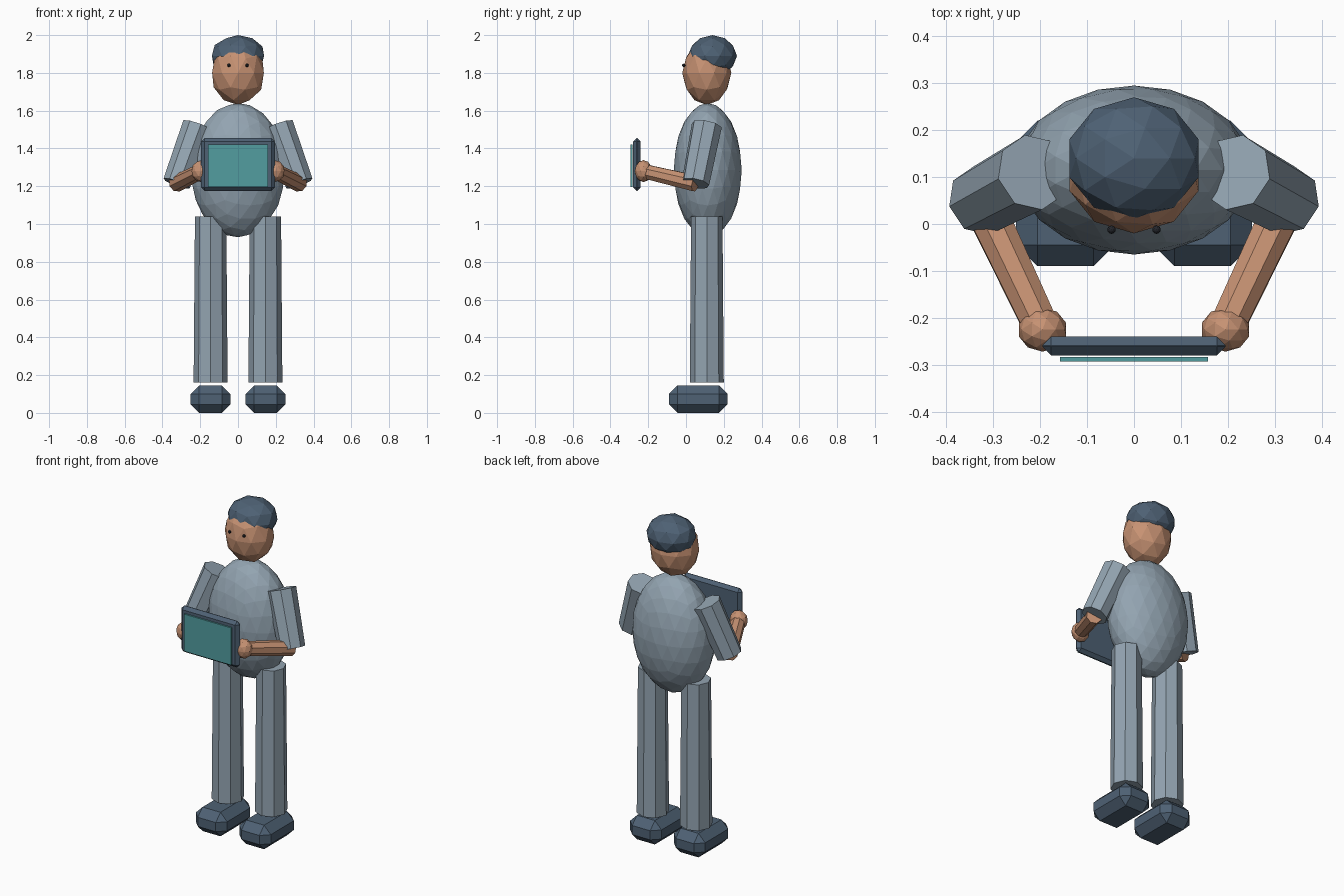
import bpy
import bmesh
from mathutils import Vector

if "Cube" in bpy.data.objects:
    bpy.data.objects.remove(bpy.data.objects["Cube"], do_unlink=True)


def make_material(name, rgb):
    """Flat material from 0-255 sRGB values, stored as linear."""
    linear = [((c / 255 + 0.055) / 1.055) ** 2.4 for c in rgb]
    mat = bpy.data.materials.new(name)
    mat.use_nodes = True
    mat.diffuse_color = (*linear, 1)
    mat.node_tree.nodes["Principled BSDF"].inputs["Base Color"].default_value = (*linear, 1)
    return mat


cloth = make_material("grey blue cloth", (147, 164, 177))
slate = make_material("dark slate", (78, 97, 116))
skin = make_material("warm skin", (199, 146, 115))
teal = make_material("teal screen", (82, 157, 160))
black = make_material("eye black", (36, 38, 44))


def finish(name, bm, mat):
    mesh = bpy.data.meshes.new(name)
    bm.to_mesh(mesh)
    bm.free()
    mesh.materials.append(mat)
    obj = bpy.data.objects.new(name, mesh)
    bpy.context.scene.collection.objects.link(obj)
    return obj


def ball(name, center, radii, mat, detail=2):
    bm = bmesh.new()
    bmesh.ops.create_icosphere(bm, subdivisions=detail, radius=1)
    bmesh.ops.scale(bm, vec=radii, verts=bm.verts)
    bmesh.ops.translate(bm, vec=center, verts=bm.verts)
    return finish(name, bm, mat)


def limb(name, start, end, r_start, r_end, mat):
    """Tapered eight-sided tube between two points."""
    start, end = Vector(start), Vector(end)
    axis = end - start
    bm = bmesh.new()
    bmesh.ops.create_cone(bm, cap_ends=True, segments=8, radius1=r_start,
                          radius2=r_end, depth=axis.length)
    obj = finish(name, bm, mat)
    obj.location = (start + end) / 2
    obj.rotation_mode = 'QUATERNION'
    obj.rotation_quaternion = Vector((0, 0, 1)).rotation_difference(axis)
    return obj


def box(name, center, size, mat, chamfer=0):
    bm = bmesh.new()
    bmesh.ops.create_cube(bm, size=1)
    bmesh.ops.scale(bm, vec=size, verts=bm.verts)
    bmesh.ops.translate(bm, vec=center, verts=bm.verts)
    if chamfer:
        bmesh.ops.bevel(bm, geom=bm.edges[:], offset=chamfer, segments=1,
                        profile=0.5, affect='EDGES')
    return finish(name, bm, mat)


# Body and head
ball("torso", (0, 0.115, 1.285), (0.25, 0.18, 0.355), cloth, 3)
ball("head", (0, 0.11, 1.80), (0.144, 0.13, 0.17), skin)
ball("hair", (0, 0.14, 1.89), (0.145, 0.13, 0.11), slate)

# Paired parts
for side, s in (("left", 1), ("right", -1)):
    elbow = (s * 0.325, 0.05, 1.215)
    wrist = (s * 0.195, -0.225, 1.28)
    ball(side + "_eye", (s * 0.048, -0.012, 1.84), (0.009, 0.009, 0.009), black)
    limb(side + "_sleeve", (s * 0.214, 0.11, 1.52), elbow, 0.082, 0.075, cloth)
    limb(side + "_forearm", elbow, wrist, 0.046, 0.04, skin)
    ball(side + "_hand", wrist, (0.053, 0.047, 0.058), skin)
    limb(side + "_leg", (s * 0.145, 0.11, 0.16), (s * 0.145, 0.11, 1.04),
         0.09, 0.083, cloth)
    box(side + "_shoe", (s * 0.146, 0.065, 0.0725), (0.21, 0.31, 0.145), slate, 0.045)

# Tablet held in both hands
box("tablet", (0, -0.26, 1.315), (0.39, 0.04, 0.28), slate, 0.0185)
box("tablet_screen", (0, -0.288, 1.308), (0.315, 0.009, 0.225), teal)
